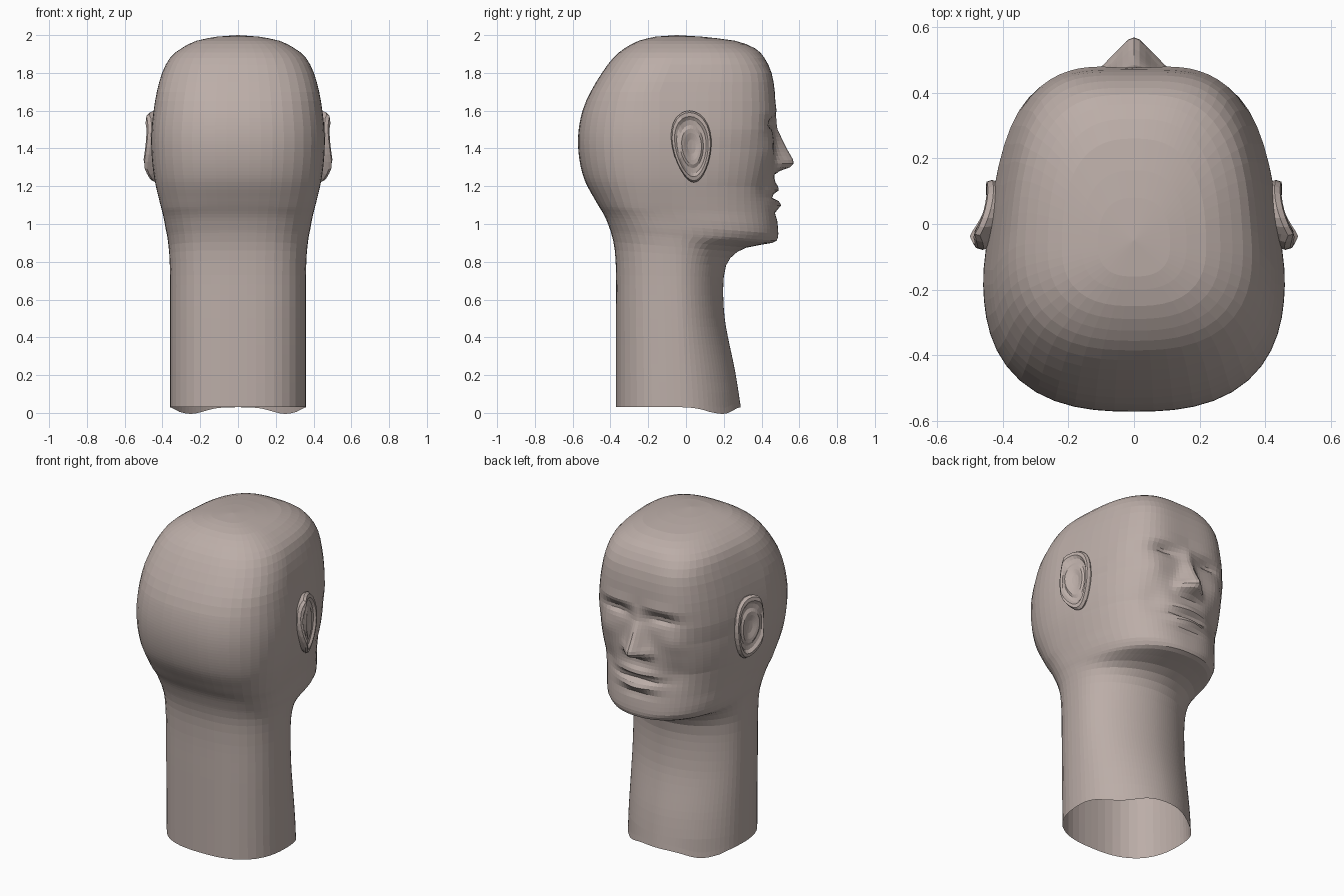
import bpy, bmesh, math
from math import sin, cos, pi, exp

if "Cube" in bpy.data.objects:
    bpy.data.objects.remove(bpy.data.objects["Cube"])

COLS = 72

# Head rings: height at the front, y of back, y of front, half width
RINGS = [
    (0.03, -0.37, 0.29, 0.36), (0.22, -0.37, 0.26, 0.36),
    (0.50, -0.37, 0.205, 0.36), (0.72, -0.37, 0.20, 0.36),
    (0.82, -0.377, 0.235, 0.364), (0.875, -0.392, 0.32, 0.371),
    (0.90, -0.401, 0.455, 0.376), (0.93, -0.413, 0.487, 0.383),
    (1.02, -0.446, 0.483, 0.398), (1.12, -0.485, 0.472, 0.418),
    (1.24, -0.54, 0.468, 0.443), (1.36, -0.567, 0.468, 0.457),
    (1.48, -0.57, 0.468, 0.459), (1.60, -0.548, 0.472, 0.447),
    (1.70, -0.505, 0.47, 0.43), (1.80, -0.445, 0.453, 0.402),
    (1.88, -0.385, 0.415, 0.36), (1.93, -0.325, 0.365, 0.30),
    (1.97, -0.25, 0.26, 0.22), (1.992, -0.16, 0.08, 0.11),
]


def spline(a, b, c, d, t):
    return tuple(0.5 * (2 * q + (r - p) * t + (2 * p - 5 * q + 4 * r - s) * t * t
                        + (3 * q - p - 3 * r + s) * t ** 3) for p, q, r, s in zip(a, b, c, d))


def bump(v, centre, size):
    return exp(-((v - centre) / size) ** 2)


def ramp(v, pts):
    for (a, p), (b, q) in zip(pts, pts[1:]):
        if a <= v <= b:
            return p + (q - p) * (v - a) / (b - a)
    return 0.0


def face_relief(x, z):
    """Forward offset of the face surface: nose, eyes, brows, lips, chin."""
    ax = abs(x)
    nose = ramp(z, [(1.27, 0), (1.305, 0.095), (1.33, 0.105), (1.40, 0.065),
                    (1.50, 0.017), (1.60, 0)])
    width = 0.04 + 0.022 * bump(z, 1.3, 0.12)
    d = nose * bump(x, 0, width)
    d += 0.016 * bump(ax, 0.07, 0.03) * bump(z, 1.315, 0.03)        # nostrils
    d -= 0.036 * bump(ax, 0.15, 0.085) * bump(z, 1.525, 0.04)       # eye sockets
    d += 0.012 * bump(ax, 0.16, 0.06) * bump(z, 1.50, 0.022)        # eyelids
    d += 0.010 * bump(ax, 0.14, 0.12) * bump(z, 1.60, 0.035)        # brows
    d += 0.012 * bump(ax, 0.23, 0.07) * bump(z, 1.40, 0.06)         # cheekbones
    d -= 0.015 * bump(ax, 0.22, 0.06) * bump(z, 1.20, 0.08)         # cheek hollows
    d += 0.024 * bump(x, 0, 0.11) * bump(z, 1.185, 0.028)           # upper lip
    d += 0.032 * bump(x, 0, 0.10) * bump(z, 1.105, 0.028)           # lower lip
    d -= 0.028 * bump(x, 0, 0.12) * bump(z, 1.145, 0.018)           # mouth line
    d -= 0.010 * bump(x, 0, 0.11) * bump(z, 1.055, 0.02)            # chin groove
    return d


def make_ring(p):
    zf, yb, yf, w = p
    zb = zf + 0.07 * bump(zf, 0.93, 0.15)      # jaw rings slope down to the chin
    yc = ramp(zf, [(0, -0.03), (0.85, -0.06), (1.05, -0.15), (1.7, -0.15), (1.9, -0.07), (2, -0.06)])
    nf = ramp(zf, [(0, 1.9), (0.85, 1.9), (0.95, 2.5), (1.2, 2.7), (1.5, 3.9), (1.8, 3.9), (2, 2.4)])
    taper = ramp(zf, [(0, 0), (1.0, 0), (1.4, 0.15), (1.8, 0.15), (2, 0)])
    pts = []
    for i in range(COLS):
        f = 2 * pi * i / COLS
        a = f - 0.5 * sin(f)                   # denser columns on the face
        s, c = sin(a), cos(a)
        n, depth = (nf, yf - yc) if c > 0 else (2.6, yc - yb)
        r = (abs(s) ** n + abs(c) ** n) ** (-1 / n)
        x, y = w * r * s, yc + depth * r * c
        x *= 1 - taper * max(0, r * c)         # temples narrow towards the face
        z = zb + (zf - zb) * (y - yb) / (yf - yb)
        if c > 0 and zf > 0.95:
            y += face_relief(x, z) * min(1, c * 1.6)
        if zf < 0.1 and y > 0:                 # wavy neck hem
            z -= 0.035 * bump(abs(x), 0.25, 0.1) * min(1, y / 0.12)
        pts.append((x, y, z))
    return pts


def loft(bm, rings, tip):
    loops = [[bm.verts.new(v) for v in ring] for ring in rings]
    for lo, hi in zip(loops, loops[1:]):
        for i in range(len(lo)):
            j = (i + 1) % len(lo)
            bm.faces.new((lo[i], lo[j], hi[j], hi[i]))
    top = bm.verts.new(tip)
    for i in range(len(loops[-1])):
        bm.faces.new((loops[-1][i], loops[-1][(i + 1) % len(loops[-1])], top))


skin = bpy.data.materials.new("clay")
skin.diffuse_color = (0.50, 0.42, 0.39, 1)
skin.use_nodes = True
skin.node_tree.nodes["Principled BSDF"].inputs["Base Color"].default_value = skin.diffuse_color


def finish(bm, name):
    bmesh.ops.recalc_face_normals(bm, faces=bm.faces)
    mesh = bpy.data.meshes.new(name)
    bm.to_mesh(mesh)
    bm.free()
    mesh.materials.append(skin)
    ob = bpy.data.objects.new(name, mesh)
    bpy.context.collection.objects.link(ob)
    return ob


# Head and neck, open at the bottom
rows = []
for k in range(len(RINGS) - 1):
    a, b = RINGS[max(k - 1, 0)], RINGS[k]
    c, d = RINGS[k + 1], RINGS[min(k + 2, len(RINGS) - 1)]
    step = 0.02 if 0.95 < c[0] < 1.65 else 0.05
    count = max(2, round((c[0] - b[0]) / step))
    rows += [spline(a, b, c, d, i / count) for i in range(count)]
rows.append(RINGS[-1])
bm = bmesh.new()
loft(bm, [make_ring(p) for p in rows], (0, -0.05, 2.0))
finish(bm, "head_and_neck")

# Ears: a dished oval with a raised rim, mirrored
EAR = [(0.8, -0.09), (0.95, -0.03), (1.0, -0.008), (0.95, 0.006), (0.84, 0.004),
       (0.74, -0.012), (0.6, -0.018), (0.5, -0.012), (0.38, -0.016), (0.2, -0.026)]


def ear_point(scale, out, a):
    v = scale * sin(a)
    y = 0.03 + scale * 0.104 * cos(a) * (1 + 0.22 * v) - 0.012 * v
    x = 0.502 - 0.36 * max(y + 0.035, 0) - 0.7 * max(-y - 0.035, 0) - 0.03 * v * v + out
    return (x, y, 1.41 + 0.19 * v)


bm = bmesh.new()
loft(bm, [[ear_point(s, o, 2 * pi * i / 28) for i in range(28)] for s, o in EAR],
     ear_point(0, -0.028, 0))
ear = finish(bm, "ears")
mirror = ear.modifiers.new("mirror", 'MIRROR')
mirror.use_axis[0] = True
